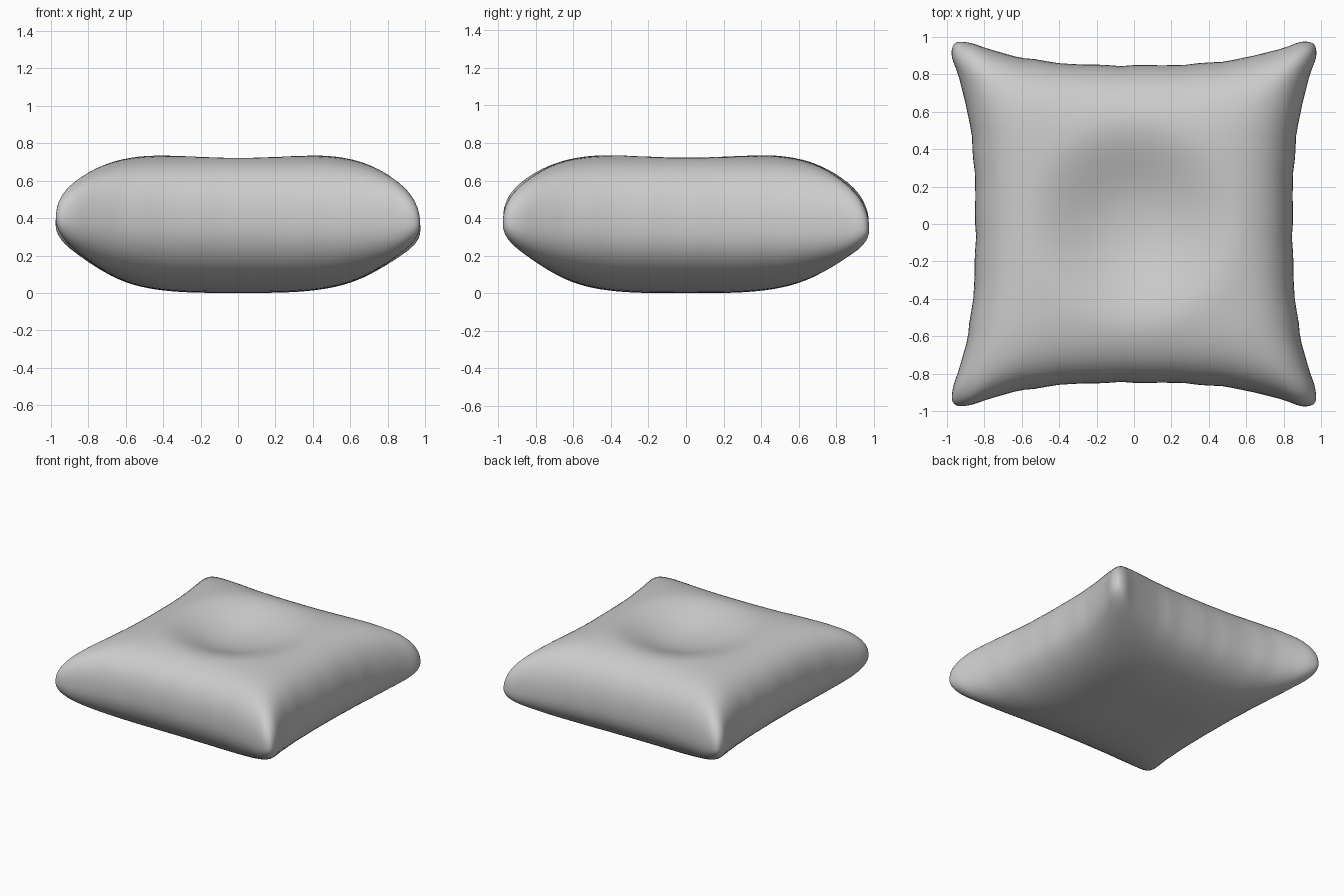
import bpy
import bmesh
import math

cube = bpy.data.objects.get("Cube")
if cube:
    bpy.data.objects.remove(cube, do_unlink=True)

SEGMENTS = 48
MIDDLE = 0.37       # height of the side seam
CORNER = 0.2        # corner rounding
DENT = 0.13         # depth of the seat hollow


def soften(t):
    """Crowd grid lines towards the rim so the rolled edge stays smooth."""
    return math.sin(max(-1, min(1, t)) * math.pi / 2)


def fullness(t, power):
    """Padding thickness across the cushion, zero at the seam."""
    return max(0, 1 - abs(t) ** power) ** 0.45


def round_corner(u, v):
    """Turn the square corner of the outline into an arc."""
    a = (abs(u) - 1 + CORNER) / CORNER
    b = (abs(v) - 1 + CORNER) / CORNER
    if a <= 0 or b <= 0:
        return u, v
    ru = 1 - CORNER + CORNER * a * math.sqrt(1 - b * b / 2)
    rv = 1 - CORNER + CORNER * b * math.sqrt(1 - a * a / 2)
    return math.copysign(ru, u), math.copysign(rv, v)


def pull_in(t):
    """Half width of the outline: narrow mid side, long blunt corners."""
    return 0.848 + 0.205 * abs(t) ** 2.8


def pucker(u, v):
    """Small gathers that fade out away from the side seams."""
    def wave(t):
        return math.sin(23 * t) + 0.6 * math.sin(37 * t + 1)
    return 0.003 * (wave(v) * abs(u) ** 8 * (1 - v ** 4)
                    + wave(u) * abs(v) ** 8 * (1 - u ** 4))


def place(vert, side):
    """Move a flat grid point onto the upper or lower face."""
    u, v = soften(vert.co.x), soften(vert.co.y)
    power = 5.5 if side > 0 else 3.4
    full = fullness(u, power) * fullness(v, power)
    # The seam dips slightly towards the back left corner
    edge = max(abs(u), abs(v)) ** 6
    tilt = -0.015 * (u + v) * edge
    ru, rv = round_corner(u, v)
    gather = 1 + pucker(u, v)
    x, y = ru * pull_in(rv) * gather, rv * pull_in(ru) * gather
    z = MIDDLE + tilt + side * 0.37 * full
    if side > 0:
        r = min(1, math.hypot(x, y) / 0.6)
        z -= DENT * (0.5 + 0.5 * math.cos(math.pi * r ** 1.15))
    vert.co = (x, y, z)


# Upper and lower cloth panels sewn together along the seam
bm = bmesh.new()
for side in (1, -1):
    panel = bmesh.ops.create_grid(bm, x_segments=SEGMENTS, y_segments=SEGMENTS, size=1)
    for vert in panel["verts"]:
        place(vert, side)
bmesh.ops.remove_doubles(bm, verts=bm.verts, dist=0.0005)
bmesh.ops.recalc_face_normals(bm, faces=bm.faces)

mesh = bpy.data.meshes.new("cushion")
bm.to_mesh(mesh)
bm.free()
cushion = bpy.data.objects.new("cushion", mesh)
bpy.context.collection.objects.link(cushion)

# Plain grey cloth
cloth = bpy.data.materials.new("grey cloth")
cloth.use_nodes = True
grey = (0.6, 0.6, 0.6, 1)
cloth.diffuse_color = grey
cloth.node_tree.nodes["Principled BSDF"].inputs["Base Color"].default_value = grey
mesh.materials.append(cloth)

for poly in mesh.polygons:
    poly.use_smooth = True
